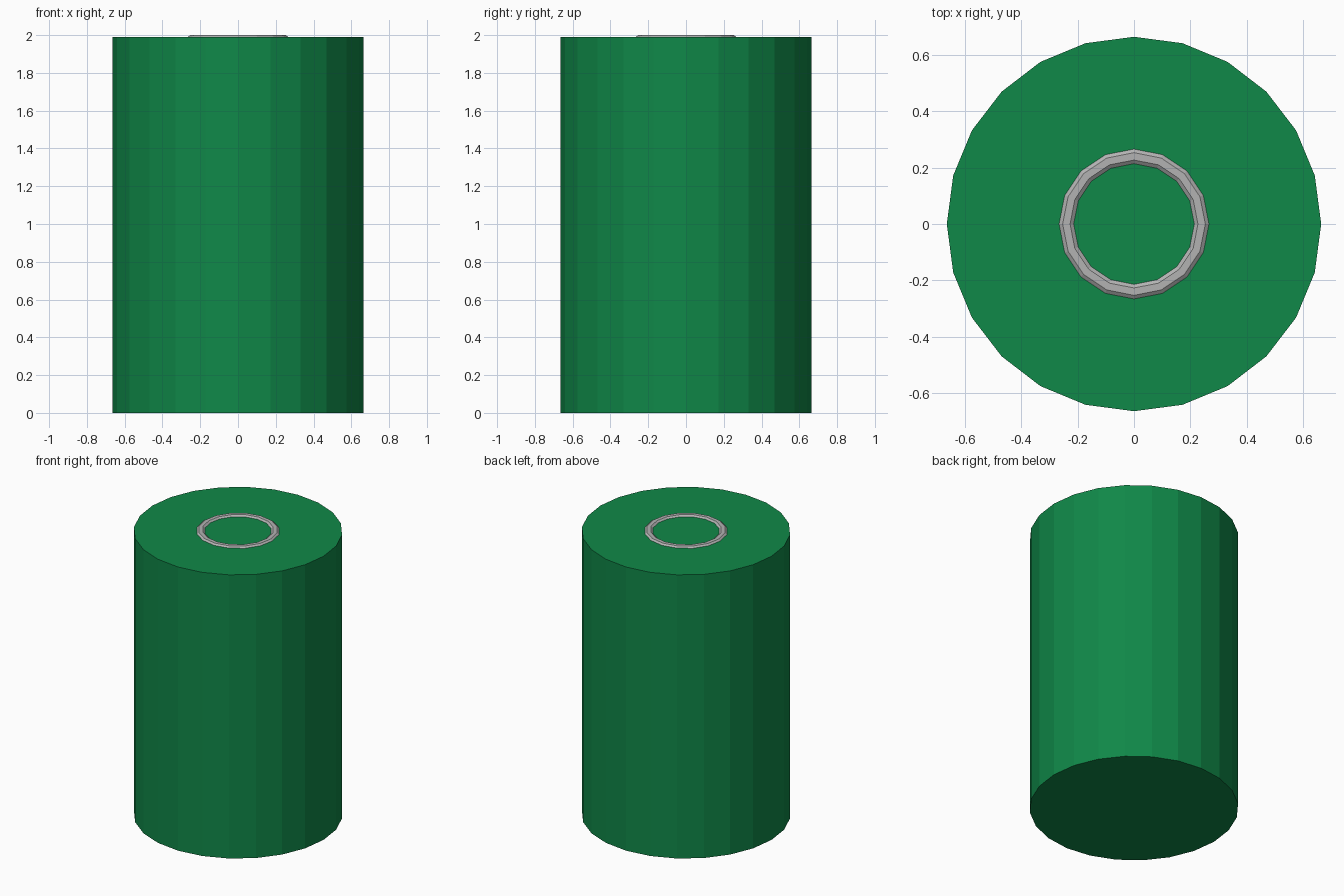
import bpy, math

if "Cube" in bpy.data.objects:
    bpy.data.objects.remove(bpy.data.objects["Cube"])


def paint(obj, name, rgb):
    mat = bpy.data.materials.new(name)
    mat.diffuse_color = (*rgb, 1)
    mat.use_nodes = True
    mat.node_tree.nodes["Principled BSDF"].inputs["Base Color"].default_value = mat.diffuse_color
    obj.data.materials.append(mat)


# Body: 24-sided green cylinder
bpy.ops.mesh.primitive_cylinder_add(vertices=24, radius=0.664, depth=1.99, location=(0, 0, 0.995))
body = bpy.context.object
body.name = "cylinder_body"
paint(body, "green", (0.005, 0.246, 0.065))

# Ring: flattened torus, half sunk into the top face
bpy.ops.mesh.primitive_torus_add(major_segments=16, minor_segments=6,
                                 major_radius=0.24, minor_radius=0.026, location=(0, 0, 1.99))
ring = bpy.context.object
ring.name = "top_ring"
ring.scale.z = 0.01 / (0.026 * math.sin(math.pi / 3))
paint(ring, "grey", (0.45, 0.45, 0.45))
